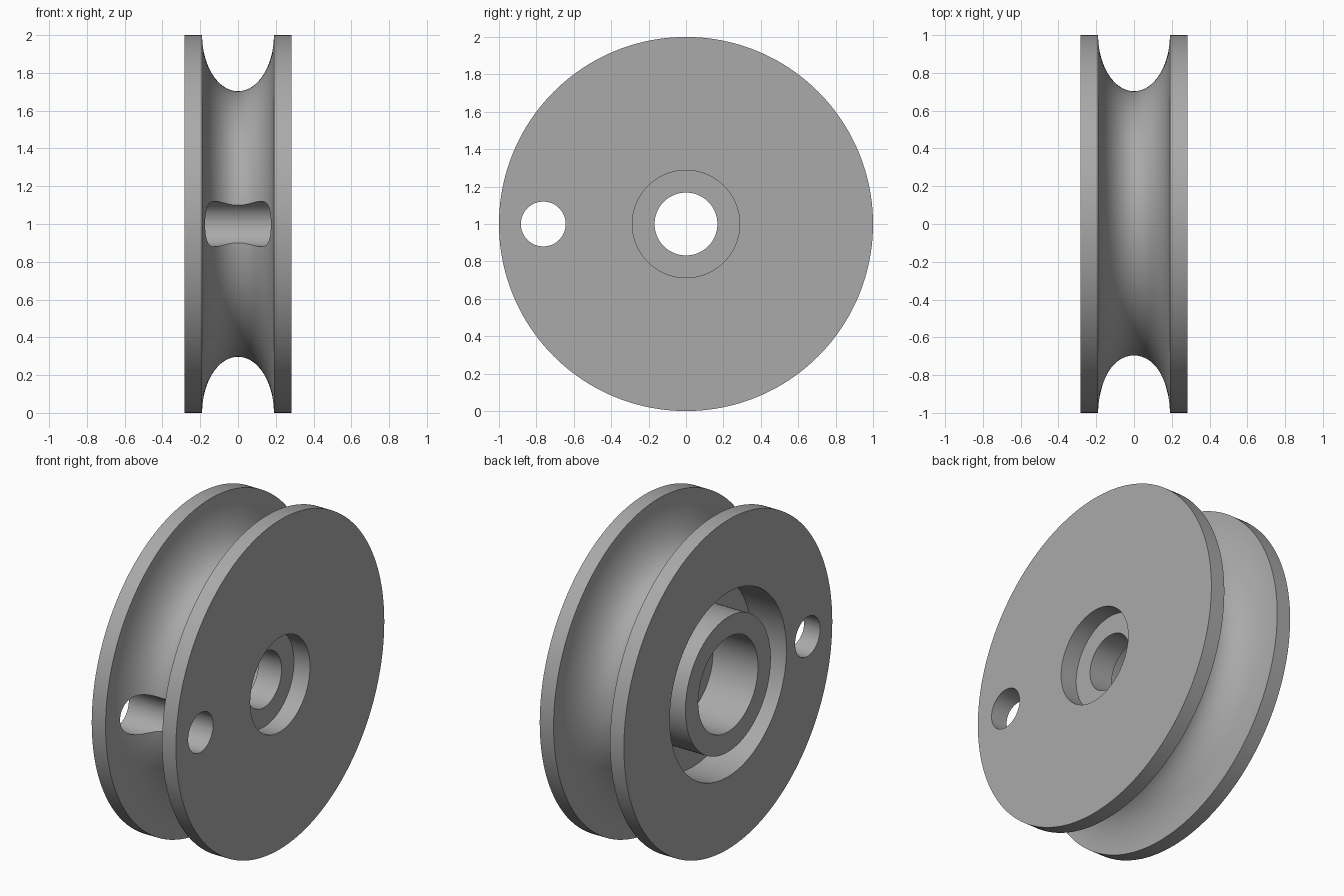
import bpy, bmesh, math

if "Cube" in bpy.data.objects:
    bpy.data.objects.remove(bpy.data.objects["Cube"])

R, HALF, CZ, SEG = 1.0, 0.283, 1.0, 160

grey = bpy.data.materials.new("plain grey")
grey.diffuse_color = (0.4, 0.4, 0.4, 1)
grey.use_nodes = True
grey.node_tree.nodes["Principled BSDF"].inputs["Base Color"].default_value = grey.diffuse_color

# Closed half section (x, radius): rims, rounded rope groove, right recess, bore, hub, left pocket
groove = [(-0.19 * math.cos(math.pi * i / 32), R - 0.297 * math.sin(math.pi * i / 32))
          for i in range(33)]
profile = [(-HALF, R)] + groove + [
    (HALF, R), (HALF, 0.287), (0.175, 0.287), (0.175, 0.168),
    (0.02, 0.168), (0.02, 0.287), (-HALF, 0.287),
    (-HALF, 0.41), (-0.05, 0.41), (-0.05, 0.56), (-HALF, 0.56)]

# Pulley wheel: section revolved about the x axis
bm = bmesh.new()
rings = []
for s in range(SEG):
    a = 2 * math.pi * s / SEG
    rings.append([bm.verts.new((x, r * math.cos(a), CZ + r * math.sin(a))) for x, r in profile])
n = len(profile)
for s in range(SEG):
    p, q = rings[s], rings[(s + 1) % SEG]
    for i in range(n):
        j = (i + 1) % n
        bm.faces.new((p[i], p[j], q[j], q[i]))
bmesh.ops.recalc_face_normals(bm, faces=bm.faces)
mesh = bpy.data.meshes.new("pulley_wheel")
bm.to_mesh(mesh)
bm.free()
wheel = bpy.data.objects.new("pulley_wheel", mesh)
bpy.context.collection.objects.link(wheel)
mesh.materials.append(grey)

# Off-centre through hole
bpy.ops.mesh.primitive_cylinder_add(vertices=64, radius=0.12, depth=1,
                                    location=(0, -0.763, CZ), rotation=(0, math.pi / 2, 0))
cutter = bpy.context.object
cutter.name = "hole_cutter"
cutter.hide_render = True
cutter.data.materials.append(grey)
cut = wheel.modifiers.new("rope hole", 'BOOLEAN')
cut.operation = 'DIFFERENCE'
cut.solver = 'EXACT'
cut.object = cutter

bpy.ops.object.select_all(action='DESELECT')
wheel.select_set(True)
bpy.context.view_layer.objects.active = wheel
bpy.ops.object.modifier_apply(modifier=cut.name)
bpy.data.objects.remove(cutter)
bpy.ops.object.shade_smooth_by_angle(angle=math.radians(30))
